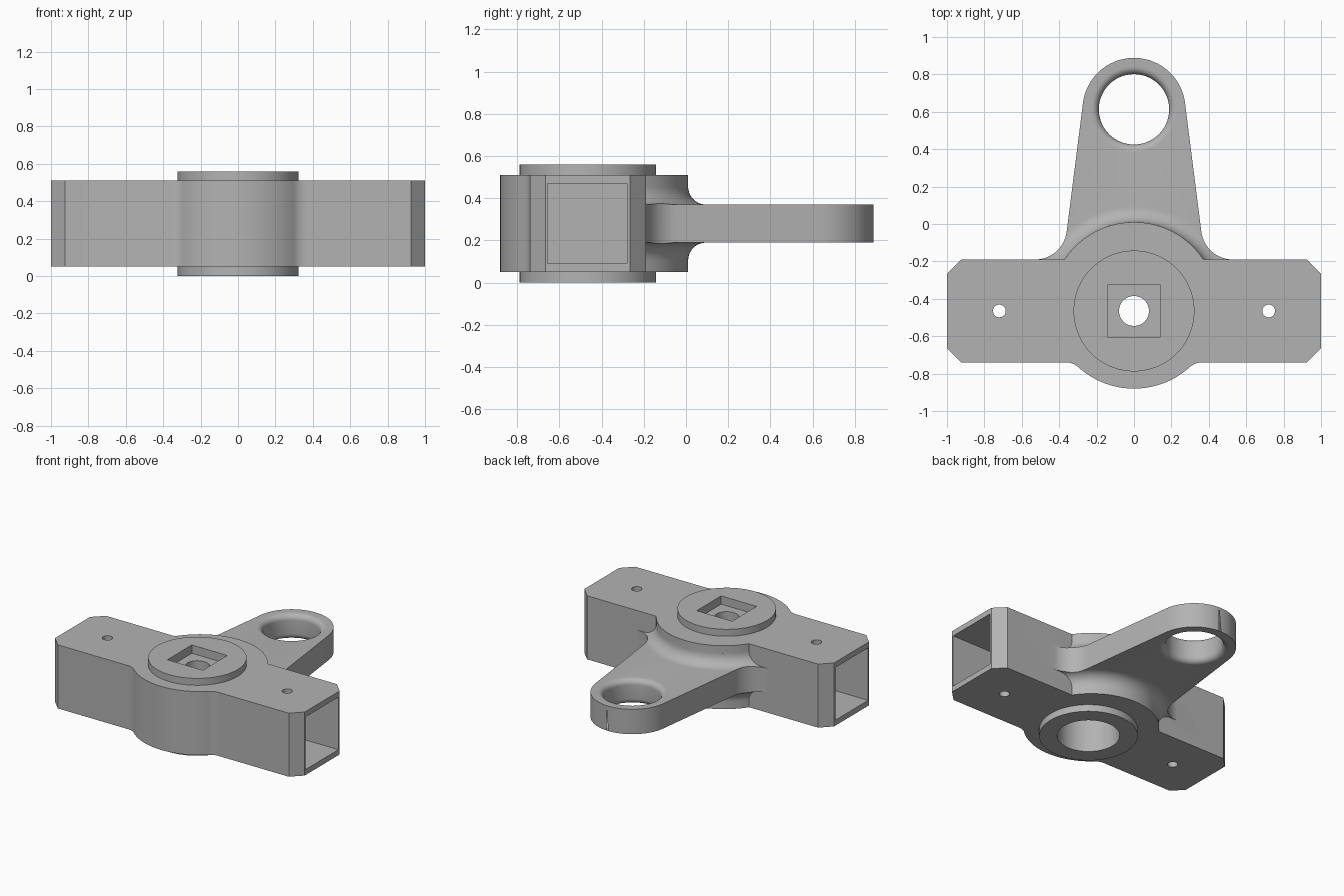
import bpy, bmesh, math
from math import sin, cos, pi, sqrt

if "Cube" in bpy.data.objects:
    bpy.data.objects.remove(bpy.data.objects["Cube"])

metal = bpy.data.materials.new("plain_grey")
metal.diffuse_color = (0.45, 0.45, 0.45, 1)
metal.use_nodes = True
metal.node_tree.nodes["Principled BSDF"].inputs["Base Color"].default_value = metal.diffuse_color

BOSS_Y, HUB_Y, HUB_R, EYE_Y = -0.465, -0.435, 0.445, 0.613


def arc(cx, cy, r, a0, a1, n):
    return [(cx + r * cos(a0 + (a1 - a0) * i / n),
             cy + r * sin(a0 + (a1 - a0) * i / n)) for i in range(n + 1)]


def finish(name, bm):
    bmesh.ops.remove_doubles(bm, verts=bm.verts, dist=1e-5)
    bmesh.ops.recalc_face_normals(bm, faces=bm.faces)
    me = bpy.data.meshes.new(name)
    bm.to_mesh(me)
    bm.free()
    ob = bpy.data.objects.new(name, me)
    bpy.context.collection.objects.link(ob)
    me.materials.append(metal)
    return ob


def prism(name, pts, z0, z1):
    bm = bmesh.new()
    face = bm.faces.new([bm.verts.new((x, y, z0)) for x, y in pts])
    top = bmesh.ops.extrude_face_region(bm, geom=[face])["geom"]
    bmesh.ops.translate(bm, vec=(0, 0, z1 - z0),
                        verts=[v for v in top if isinstance(v, bmesh.types.BMVert)])
    return finish(name, bm)


def lathe(name, profile, y, n=96):
    """Revolve (radius, z) points about the vertical axis at (0, y)."""
    bm = bmesh.new()
    rings = [[bm.verts.new((r * cos(2 * pi * i / n), y + r * sin(2 * pi * i / n), z))
              for i in range(n)] for r, z in profile]
    for a, b in zip(rings, rings[1:]):
        for i in range(n):
            j = (i + 1) % n
            bm.faces.new((a[i], a[j], b[j], b[i]))
    bm.faces.new(rings[0])
    bm.faces.new(rings[-1])
    return finish(name, bm)


def box(name, x0, x1, y0, y1, z0, z1):
    return prism(name, [(x0, y0), (x1, y0), (x1, y1), (x0, y1)], z0, z1)


def combine(target, other, op):
    bpy.context.view_layer.objects.active = target
    mod = target.modifiers.new("combine", 'BOOLEAN')
    mod.operation, mod.solver, mod.object = op, 'EXACT', other
    bpy.ops.object.modifier_apply(modifier=mod.name)
    bpy.data.objects.remove(other, do_unlink=True)


# Crossbar with chamfered corners and a round hub blended into its front
f = 0.10
fx = sqrt((HUB_R + f) ** 2 - (HUB_Y + 0.74 + f) ** 2)
fa = math.atan2(HUB_Y + 0.74 + f, -fx)          # from blend centre toward hub
t = math.asin((-0.19 - HUB_Y) / HUB_R)
h = math.atan2(-0.74 - f - HUB_Y, fx)
right = arc(0, HUB_Y, HUB_R, -pi / 2, h, 20)
right += arc(fx, -0.74 - f, f, fa, pi / 2, 10)[1:]
right += [(0.925, -0.74), (1, -0.665), (1, -0.265), (0.925, -0.19)]
right += arc(0, HUB_Y, HUB_R, t, pi / 2, 24)
left = [(-x, y) for x, y in reversed(right[1:-1])]
body = prism("bracket_body", right + left, 0.05, 0.51)

# Round boss standing proud above and below
combine(body, lathe("boss", [(0.323, 0), (0.323, 0.56)], BOSS_Y), 'UNION')

# Arm: tapered outline, limited in height by a turned shape with concave blends
a, er, R = 0.126, 0.275, 0.17
cx = (er + R + sin(a) * (EYE_Y + 0.19 - R)) / cos(a)
side = [(cx, -0.24)] + list(reversed(arc(cx, -0.19 + R, R, pi + a, 1.5 * pi, 16)))
side += arc(0, EYE_Y, er, a, pi / 2, 24)
arm = prism("arm", side + [(-x, y) for x, y in reversed(side[:-1])], 0.0, 0.6)
b = 0.085
low = arc(HUB_R + b, 0.19 - b, b, pi, pi / 2, 10)
high = arc(HUB_R + b, 0.37 + b, b, 1.5 * pi, pi, 10)
lo_in, hi_in = (HUB_R - 0.01, low[0][1]), (HUB_R - 0.01, high[-1][1])
limit = lathe("arm_limit", [lo_in] + low + [(2, 0.19), (2, 0.37)] + high + [hi_in], HUB_Y, 128)
combine(arm, limit, 'INTERSECT')

# Eye hole with rounded rims
e, hr = 0.04, 0.188
rim = [(hr + e, 0.1)] + arc(hr + e, 0.19 + e, e, 1.5 * pi, pi, 8)
rim += arc(hr + e, 0.37 - e, e, pi, pi / 2, 8) + [(hr + e, 0.45)]
combine(arm, lathe("eye_cutter", rim, EYE_Y), 'DIFFERENCE')
combine(body, arm, 'UNION')

# Square recess, through hole and wide bore underneath
combine(body, box("recess", -0.142, 0.142, BOSS_Y - 0.14, BOSS_Y + 0.14, 0.5, 0.7), 'DIFFERENCE')
combine(body, lathe("bore", [(0.205, -0.1), (0.205, 0.25)], BOSS_Y), 'DIFFERENCE')
combine(body, lathe("through_hole", [(0.08, 0.1), (0.08, 0.65)], BOSS_Y, 48), 'DIFFERENCE')

# Square end sockets with a vertical pin hole through each
for s in (-1, 1):
    combine(body, box("socket", min(s * 0.44, s * 1.1), max(s * 0.44, s * 1.1),
                      -0.655, -0.28, 0.09, 0.47), 'DIFFERENCE')
    pin = prism("pin_hole", arc(s * 0.72, BOSS_Y, 0.034, 0, 2 * pi * 31 / 32, 31), -0.1, 0.7)
    combine(body, pin, 'DIFFERENCE')

bpy.ops.object.select_all(action='DESELECT')
body.select_set(True)
bpy.context.view_layer.objects.active = body
bpy.ops.object.shade_smooth_by_angle(angle=math.radians(30))
